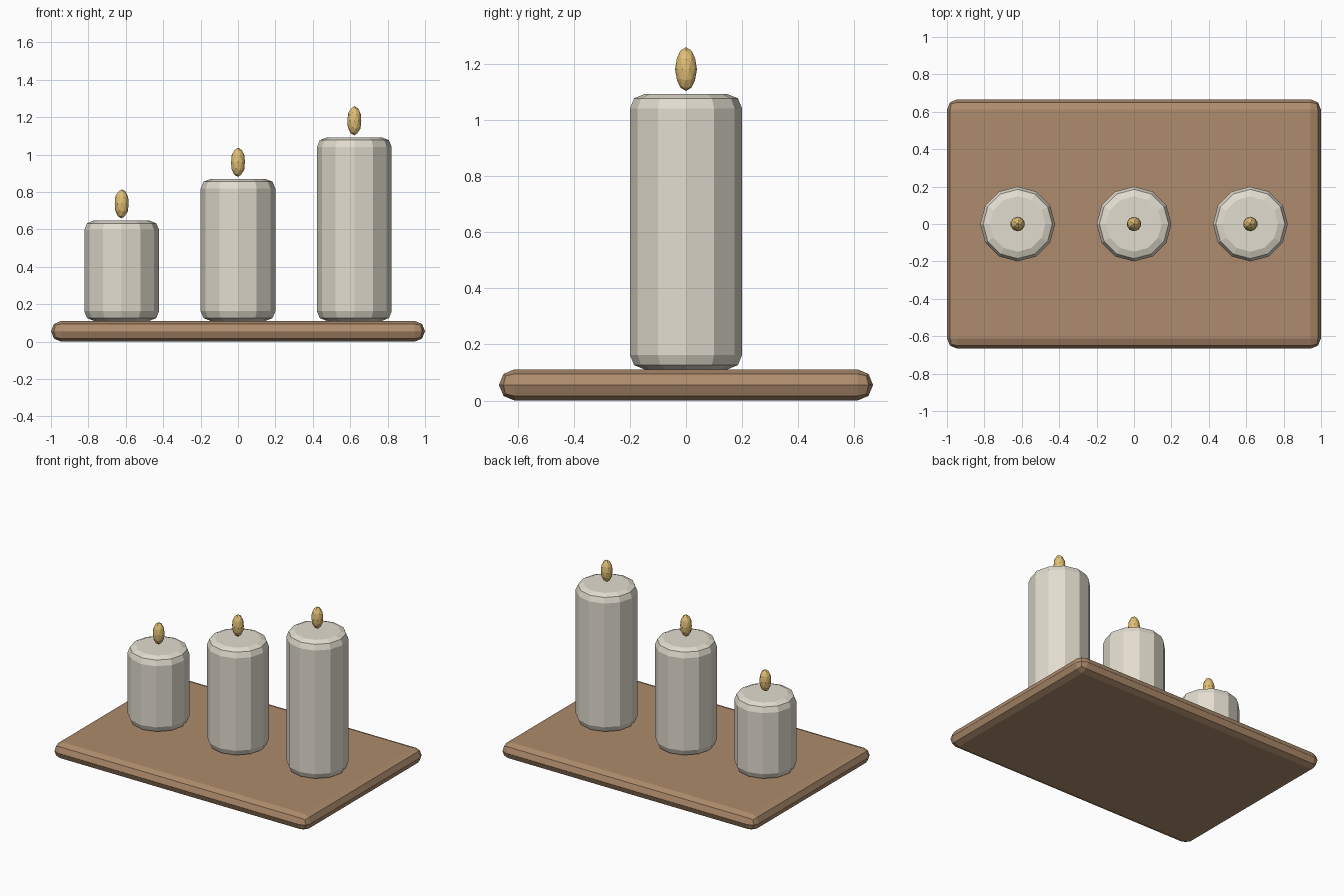
import bpy, bmesh
from math import sin, cos, pi

cube = bpy.data.objects.get("Cube")
if cube:
    bpy.data.objects.remove(cube, do_unlink=True)


def material(name, color):
    mat = bpy.data.materials.new(name)
    mat.use_nodes = True
    mat.diffuse_color = (*color, 1)
    mat.node_tree.nodes["Principled BSDF"].inputs["Base Color"].default_value = (*color, 1)
    return mat


wood = material("brown wood", (0.42, 0.26, 0.15))
wax = material("cream wax", (0.76, 0.72, 0.62))
fire = material("golden flame", (0.75, 0.52, 0.18))


def add_object(name, bm, mat, location):
    mesh = bpy.data.meshes.new(name)
    bmesh.ops.recalc_face_normals(bm, faces=bm.faces[:])
    bm.to_mesh(mesh)
    bm.free()
    mesh.materials.append(mat)
    obj = bpy.data.objects.new(name, mesh)
    obj.location = location
    bpy.context.collection.objects.link(obj)
    return obj


def candle(name, height, location):
    """Twelve-sided pillar with rounded rims."""
    r, b = 0.2, 0.052
    rim = [(r - b, 0), (r - b * 0.29, b * 0.29), (r, b)]
    profile = rim + [(radius, height - z) for radius, z in reversed(rim)]
    sides = 12
    bm = bmesh.new()
    rings = [[bm.verts.new((radius * cos(2 * pi * i / sides), radius * sin(2 * pi * i / sides), z))
              for i in range(sides)] for radius, z in profile]
    for low, high in zip(rings, rings[1:]):
        for i in range(sides):
            j = (i + 1) % sides
            bm.faces.new((low[i], low[j], high[j], high[i]))
    bm.faces.new(rings[0])
    bm.faces.new(rings[-1])
    return add_object(name, bm, wax, location)


def flame(name, location):
    """Faceted upright ellipsoid."""
    bm = bmesh.new()
    bmesh.ops.create_icosphere(bm, subdivisions=2, radius=1)
    bmesh.ops.scale(bm, vec=(0.039, 0.039, 0.078), verts=bm.verts)
    return add_object(name, bm, fire, location)


# Board with rounded edges that meet halfway up its sides
board_top = 0.111
bm = bmesh.new()
bmesh.ops.create_cube(bm, size=1)
bmesh.ops.scale(bm, vec=(2, 1.333, board_top), verts=bm.verts)
bmesh.ops.bevel(bm, geom=bm.edges[:], offset=board_top / 2 - 0.0002, segments=2,
                profile=0.5, affect='EDGES')
add_object("board", bm, wood, (0, 0, board_top / 2))

# Candles rising in even steps towards the left
for i, size in enumerate(("short", "medium", "tall")):
    x = 0.622 * (i - 1)
    top = 0.648 + 0.222 * i
    candle(size + "_candle", top - board_top, (x, 0, board_top))
    flame(size + "_flame", (x, 0, top + 0.089))
